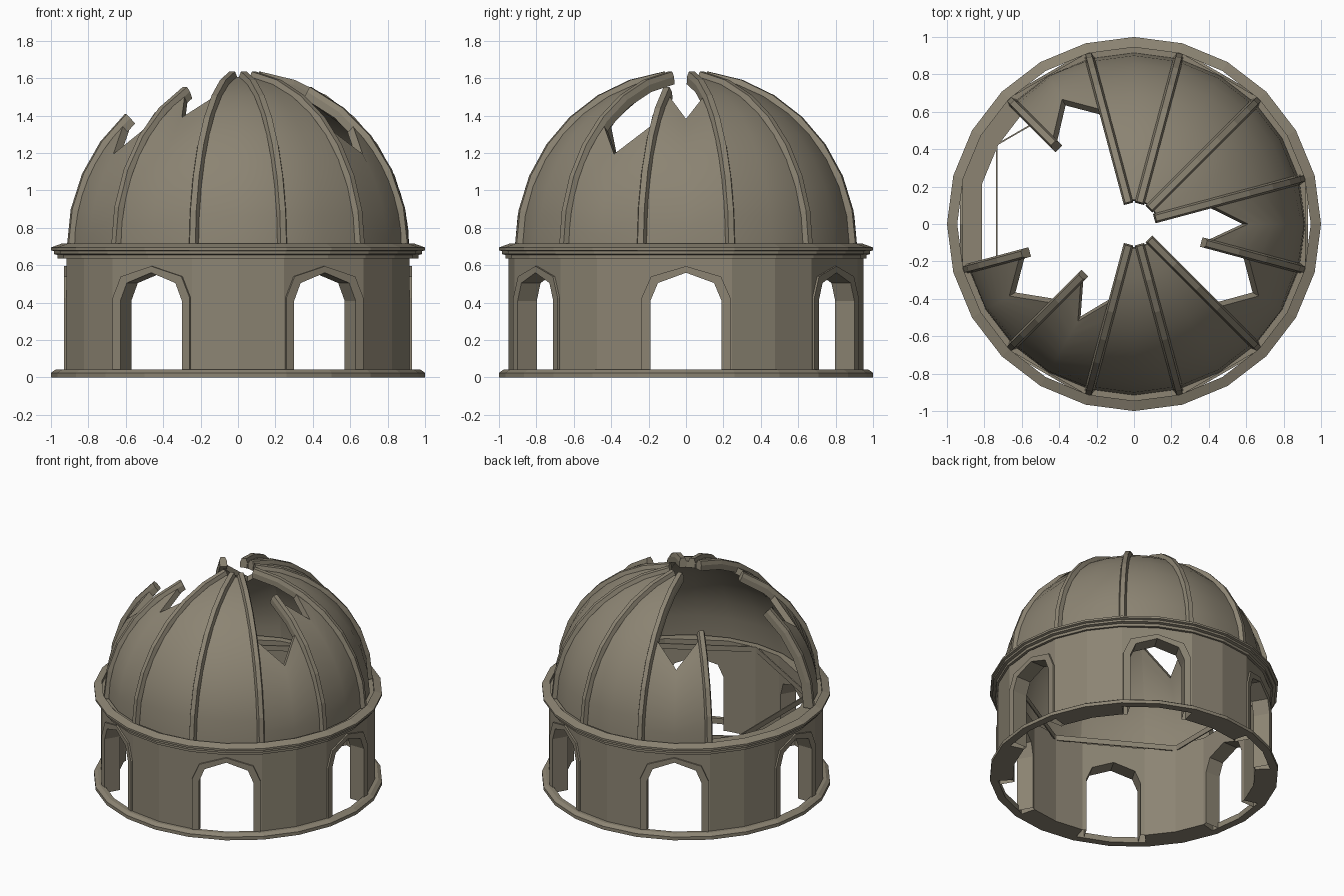
import bpy, bmesh, math
from math import sin, cos, radians, acos

if "Cube" in bpy.data.objects:
    bpy.data.objects.remove(bpy.data.objects["Cube"])

stone = bpy.data.materials.new("weathered_stone")
stone.diffuse_color = (0.262, 0.231, 0.171, 1)
stone.use_nodes = True
stone.node_tree.nodes["Principled BSDF"].inputs["Base Color"].default_value = stone.diffuse_color


def make(name, bm, smooth=False):
    bmesh.ops.remove_doubles(bm, verts=bm.verts, dist=0.0005)
    bmesh.ops.recalc_face_normals(bm, faces=bm.faces)
    me = bpy.data.meshes.new(name)
    bm.to_mesh(me)
    bm.free()
    me.materials.append(stone)
    ob = bpy.data.objects.new(name, me)
    bpy.context.collection.objects.link(ob)
    if smooth:
        bpy.context.view_layer.objects.active = ob
        ob.select_set(True)
        bpy.ops.object.shade_smooth_by_angle(angle=radians(35))
        ob.select_set(False)
    return ob


def polar(r, deg, z):
    return (r * cos(radians(deg)), r * sin(radians(deg)), z)


def bridge(bm, loops, closed_loops=True, caps=False):
    """Quads between successive point loops."""
    rows = [[bm.verts.new(p) for p in loop] for loop in loops]
    n = len(rows[0])
    for a, b in zip(rows, rows[1:]):
        for i in range(n if closed_loops else n - 1):
            j = (i + 1) % n
            bm.faces.new((a[i], a[j], b[j], b[i]))
    if caps:
        bm.faces.new(rows[0])
        bm.faces.new(rows[-1])


def ring(name, profile, sides, turn=0):
    """Closed (radius, height) profile swept around the vertical axis."""
    bm = bmesh.new()
    bridge(bm, [[polar(r, turn + 360 * k / sides, z) for r, z in profile]
                for k in range(sides + 1)])
    return make(name, bm)


# Base step, stepped cornice and hexagonal inner ledge
ring("base_ring", [(0.945, 0), (1, 0), (1, 0.025), (0.975, 0.042), (0.945, 0.042)], 24)
ring("cornice", [(0.945, 0.635), (0.965, 0.635), (0.965, 0.655), (0.985, 0.66),
                 (0.985, 0.675), (1, 0.68), (1, 0.695), (0.945, 0.715)], 24)
r60 = 1 / cos(radians(30))
ring("inner_ledge", [(0.73 * r60, 0.65), (0.82 * r60 * 0.9, 0.65),
                     (0.82 * r60 * 0.9, 0.69), (0.73 * r60, 0.69)], 6, 30)

# Drum wall: six flat arched bays alternating with six folded solid bays
TOP, R_OUT, R_IN = 0.69, 0.95, 0.84
X_OUT, X_IN = R_OUT * cos(radians(15)), R_IN * cos(radians(15))
W_OUT, W_IN = R_OUT * sin(radians(15)), R_IN * sin(radians(15))
ARCH = [(-0.19, 0), (-0.19, 0.41), (-0.15, 0.505), (0, 0.56),
        (0.15, 0.505), (0.19, 0.41), (0.19, 0)]
TRIM = [(-0.238, 0), (-0.238, 0.425), (-0.187, 0.54), (0, 0.595),
        (0.187, 0.54), (0.238, 0.425), (0.238, 0)]


def frame(w):
    return [(-w, 0), (-w, 0.41), (-w, TOP), (0, TOP), (w, TOP), (w, 0.41), (w, 0)]


def at(x, pts, turn):
    c, s = cos(radians(turn)), sin(radians(turn))
    return [(x * c - u * s, x * s + u * c, z) for u, z in pts]


wall, trim = bmesh.new(), bmesh.new()
for k in range(6):
    a = 60 * k
    loops = [at(X_OUT, frame(W_OUT), a), at(X_OUT, ARCH, a),
             at(X_IN, ARCH, a), at(X_IN, frame(W_IN), a)]
    bridge(wall, loops + loops[:1], closed_loops=False)
    # Raised moulding around the arch
    loops = [at(X_OUT - 0.01, TRIM, a), at(X_OUT + 0.012, TRIM, a),
             at(X_OUT + 0.012, ARCH, a), at(X_OUT - 0.01, ARCH, a)]
    bridge(trim, loops, closed_loops=False)
    # Solid bay
    bridge(wall, [[polar(R_IN, d, 0), polar(R_OUT, d, 0),
                   polar(R_OUT, d, TOP), polar(R_IN, d, TOP)]
                  for d in (a + 15, a + 30, a + 45)])
make("drum_wall", wall)
make("arch_moulding", trim)

# Dome shell: each 30 degree panel stops at a plan radius on its left, middle, right
Z0, R_DOME, OCULUS, ROWS = 0.70, 0.915, 0.13, 8
FULL = (OCULUS,) * 3
PANELS = {0: (0.40, 0.61, 0.41), 30: FULL, 60: FULL, 90: FULL,
          120: (0.63, 0.77, 0.62), 210: (0.63, 0.77, 0.60),
          240: (0.40, 0.60, 0.42), 270: FULL, 300: FULL,
          330: (0.63, 0.77, 0.63)}


def on_dome(r, deg, elev):
    return polar(r * cos(elev), deg, Z0 + r * sin(elev))


dome = bmesh.new()
for centre, stops in PANELS.items():
    outer, inner = [], []
    for d, stop in zip((-15, 0, 15), stops):
        e = acos(stop / R_DOME)
        for rad, cols in ((R_DOME, outer), (R_DOME - 0.045, inner)):
            cols.append([on_dome(rad, centre + d, e * i / ROWS) for i in range(ROWS + 1)])
    bridge(dome, outer, closed_loops=False)
    bridge(dome, inner, closed_loops=False)
    # Broken upper edge and bottom edge
    for end in (0, -1):
        bridge(dome, [[c[end] for c in outer], [c[end] for c in inner]], closed_loops=False)
make("dome_shell", dome, smooth=True)

# Ribs: angle and the plan radius where each one breaks off
RIBS = {15: 0.12, 45: 0.12, 75: 0.12, 105: 0.12, 135: 0.61, 195: 0.62,
        225: 0.40, 255: 0.12, 285: 0.12, 315: 0.12, 345: 0.40}
ribs = bmesh.new()
for d, stop in RIBS.items():
    e = acos(stop / 0.94)
    n = max(3, round(e / radians(12)))
    loops = []
    for i in range(n + 1):
        t = e * i / n
        loop = []
        for rad, w in ((0.875, -0.026), (0.915, -0.026), (0.943, -0.016),
                       (0.943, 0.016), (0.915, 0.026), (0.875, 0.026)):
            x, y, z = on_dome(rad, d, t)
            loop.append((x - w * sin(radians(d)), y + w * cos(radians(d)), z))
        loops.append(loop)
    bridge(ribs, loops, caps=True)
make("dome_ribs", ribs)
